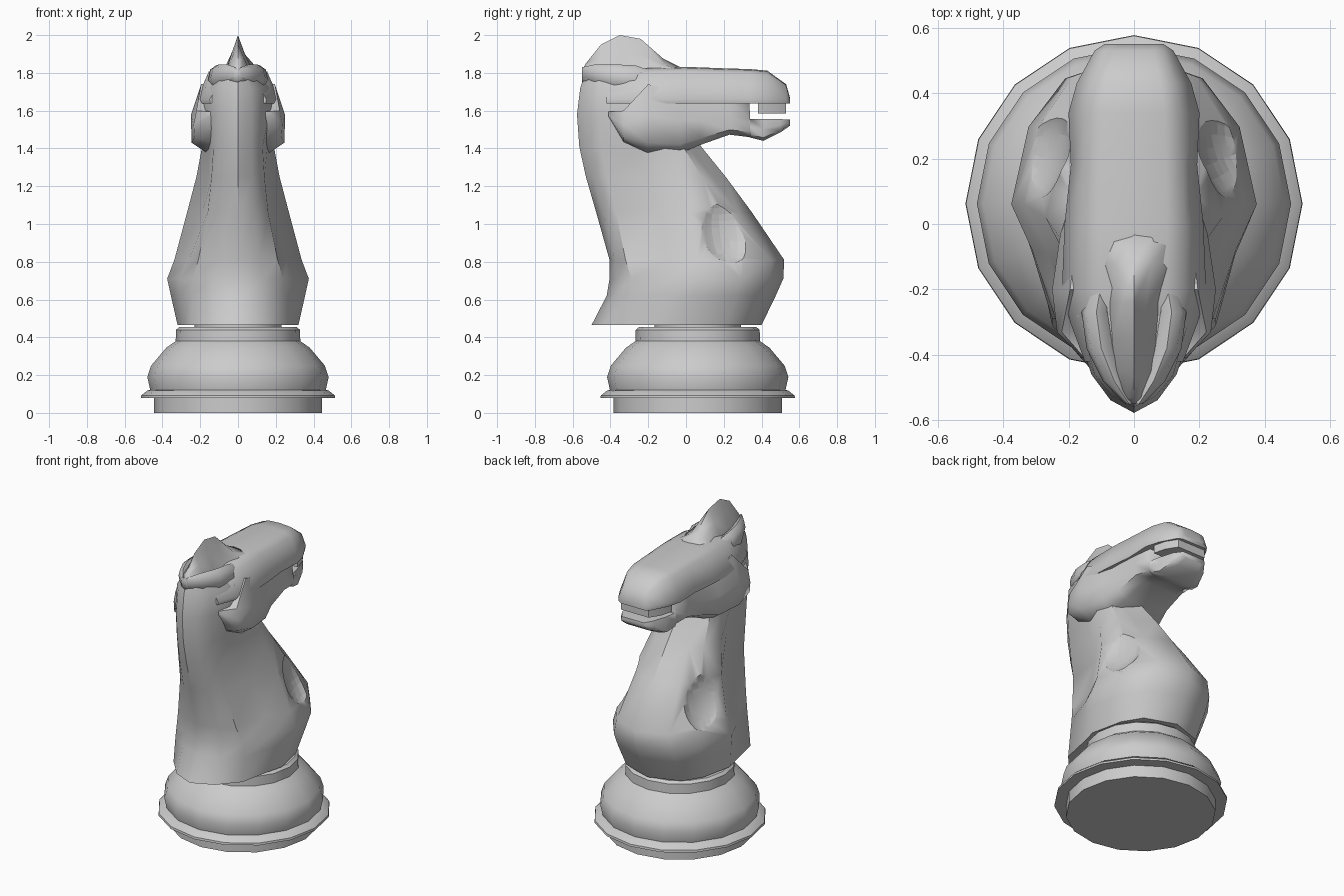
import bpy, bmesh, math

if "Cube" in bpy.data.objects:
    bpy.data.objects.remove(bpy.data.objects["Cube"])


def smooth(ob, angle=40):
    bpy.ops.object.select_all(action='DESELECT')
    ob.select_set(True)
    bpy.context.view_layer.objects.active = ob
    bpy.ops.object.shade_smooth_by_angle(angle=math.radians(angle))


def loft(name, rings, angle=40):
    """Skin a list of closed rings of points and cap both ends."""
    bm = bmesh.new()
    vs = [[bm.verts.new(p) for p in r] for r in rings]
    n = len(rings[0])
    for a, b in zip(vs, vs[1:]):
        for i in range(n):
            j = (i + 1) % n
            bm.faces.new((a[i], a[j], b[j], b[i]))
    bm.faces.new(vs[0])
    bm.faces.new(vs[-1])
    bmesh.ops.recalc_face_normals(bm, faces=bm.faces)
    me = bpy.data.meshes.new(name)
    bm.to_mesh(me)
    bm.free()
    ob = bpy.data.objects.new(name, me)
    bpy.context.collection.objects.link(ob)
    smooth(ob, angle)
    return ob


def mirror_ring(half):
    """Half outline starting and ending on x = 0 -> full ring."""
    return half + [(-x, y, z) for x, y, z in half[-2:0:-1]]


# Turned base, 16 sides
profile = [(.445, 0), (.445, .078), (.515, .078), (.513, .092), (.48, .118),
           (.465, .122), (.48, .19), (.46, .25), (.38, .345), (.33, .38),
           (.328, .44), (.31, .455), (.23, .455), (.23, .47)]
loft("base", [[(r * math.sin(k * math.pi / 8), .062 + r * math.cos(k * math.pi / 8), z)
               for k in range(16)] for r, z in profile], 35)

# Neck and chest: z, back y, front y, mane corner x/y, side x/y, front corner x, groove depth
neck_rows = [
    (.465, -.50, .40, .25, -.31, .32, .00, .20, .003),
    (.62, -.42, .475, .25, -.29, .355, .04, .21, .003),
    (.71, -.405, .515, .24, -.29, .375, .06, .21, .01),
    (.81, -.405, .52, .21, -.32, .337, .06, .19, .025),
    (1.06, -.475, .35, .16, -.37, .27, .02, .15, .038),
    (1.25, -.53, .21, .14, -.42, .22, -.05, .12, .03),
    (1.41, -.565, .08, .13, -.45, .19, -.12, .10, .01),
    (1.58, -.577, .00, .13, -.46, .195, -.28, .10, .003),
    (1.72, -.56, -.06, .12, -.46, .175, -.28, .10, .003),
    (1.81, -.53, -.10, .07, -.46, .13, -.28, .10, .003)]


def neck_ring(z, yb, yf, xb, yk, w, yw, xf, groove):
    return mirror_ring([
        (0, yb, z), (xb * .55, yb + .33 * (yk - yb), z), (xb, yk, z),
        (xb + .6 * (w - xb) - groove, yk + .6 * (yw - yk), z), (w, yw, z),
        (w * .86, yw + .52 * (yf - yw), z), (xf, yf - .07, z), (0, yf, z)])


neck = loft("neck", [neck_ring(*r) for r in neck_rows])

# Shallow hollows on the shoulders
for s in (1, -1):
    bpy.ops.mesh.primitive_uv_sphere_add(
        segments=24, ring_count=16, location=(s * .312, .215, .97),
        rotation=(0, s * math.radians(-18), s * math.radians(22)))
    cutter = bpy.context.object
    cutter.name = "shoulder_cutter"
    cutter.scale = (.095, .18, .20)
    cutter.hide_render = True
    bpy.ops.object.shade_smooth()
    mod = neck.modifiers.new("hollow", 'BOOLEAN')
    mod.object = cutter
    mod.operation = 'DIFFERENCE'
    bpy.context.view_layer.update()
    with bpy.context.temp_override(object=neck, active_object=neck):
        bpy.ops.object.modifier_apply(modifier=mod.name)
    bpy.data.objects.remove(cutter)
smooth(neck, 45)

# Upper head and muzzle: y, top z, top half width, lower half width
skull_rows = [(-.42, 1.78, .09, .15), (-.3, 1.81, .14, .195), (-.2, 1.83, .155, .22),
              (0, 1.832, .155, .212), (.18, 1.825, .15, .193), (.34, 1.82, .145, .2),
              (.43, 1.812, .125, .175), (.53, 1.74, .09, .12), (.55, 1.67, .07, .09)]
loft("upper_head", [mirror_ring([
    (0, y, zt), (xt * .65, y, zt - .005), (xt, y, zt - .15 * (zt - 1.66)),
    (xb, y, 1.66), (xb * .97, y, 1.637), (0, y, 1.637)]) for y, zt, xt, xb in skull_rows], 50)

# Cheeks and lower jaw: y, top z, bottom z, half width
jaw_rows = [(-.41, 1.595, 1.565, .16), (-.33, 1.60, 1.435, .235), (-.2, 1.74, 1.375, .25),
            (-.03, 1.69, 1.375, .225), (.08, 1.65, 1.42, .19), (.23, 1.645, 1.473, .18),
            (.335, 1.645, 1.46, .165), (.34, 1.555, 1.458, .165), (.41, 1.555, 1.44, .15),
            (.50, 1.555, 1.485, .12), (.55, 1.553, 1.52, .085)]
loft("lower_jaw", [mirror_ring([
    (0, y, zt), (w * (.78 if zt > 1.66 else .94), y, zt), (w, y, zt - .45 * (zt - zb)),
    (w * .98, y, zb + .15 * (zt - zb)), (w * .65, y, zb), (0, y, zb)])
    for y, zt, zb, w in jaw_rows], 60)

# Teeth under the muzzle
loft("teeth", [mirror_ring([(0, y, 1.66), (w, y, 1.66), (w, y, 1.585), (0, y, 1.585)])
               for y, w in ((.38, .165), (.46, .145), (.53, .10))], 30)

# Crest between the ears: y, top z, half width
crest_rows = [(-.55, 1.81, .015), (-.53, 1.85, .035), (-.45, 1.95, .06), (-.35, 2.0, .065),
              (-.24, 1.98, .075), (-.12, 1.875, .11), (-.03, 1.83, .125)]
loft("crest", [mirror_ring([(0, y, zt), (w * .5, y, (zt + 1.815) / 2), (w, y, 1.815),
                            (w * 1.2, y, 1.76), (0, y, 1.75)]) for y, zt, w in crest_rows], 80)

# Ears swept back: x, y, z centre, x radius, z radius
ear_rows = [(.10, -.18, 1.77, .03, .04), (.115, -.27, 1.765, .045, .075),
            (.10, -.38, 1.775, .045, .07), (.06, -.48, 1.79, .035, .055),
            (.015, -.55, 1.80, .012, .03)]
for side, s in (("right", 1), ("left", -1)):
    loft("ear_" + side, [[(s * (x + rx * math.cos(k * math.pi / 4)), y,
                           z + rz * math.sin(k * math.pi / 4)) for k in range(8)]
                         for x, y, z, rx, rz in ear_rows], 50)
